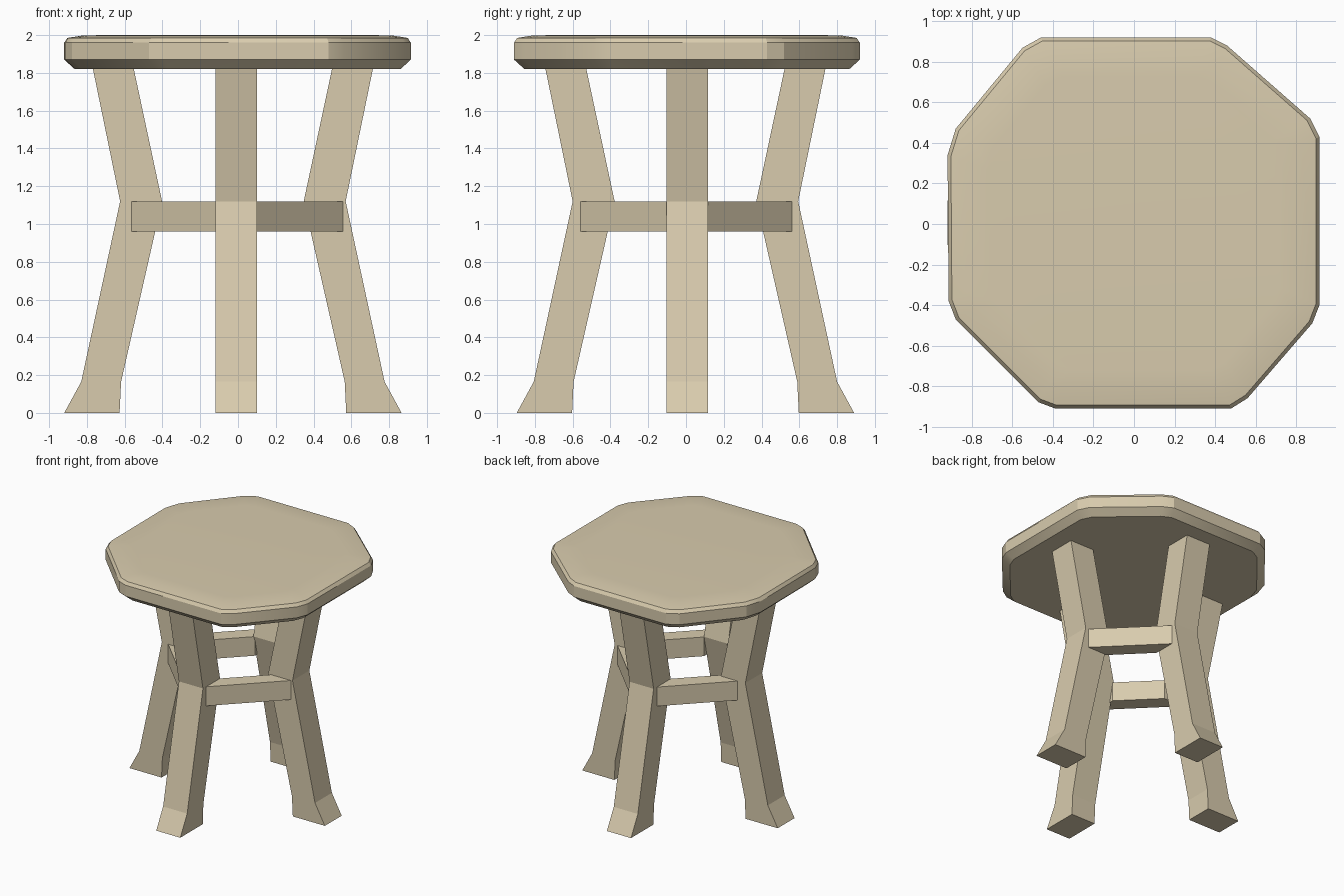
import bpy, bmesh, math

if "Cube" in bpy.data.objects:
    bpy.data.objects.remove(bpy.data.objects["Cube"])

wood = bpy.data.materials.new("pale wood")
wood.diffuse_color = (0.69, 0.60, 0.42, 1)
wood.use_nodes = True
wood.node_tree.nodes["Principled BSDF"].inputs["Base Color"].default_value = wood.diffuse_color


def loft(name, rings):
    """Closed solid through rings of equal point count."""
    bm = bmesh.new()
    vs = [[bm.verts.new(p) for p in r] for r in rings]
    n = len(vs[0])
    for a, b in zip(vs, vs[1:]):
        for i in range(n):
            j = (i + 1) % n
            bm.faces.new((a[i], a[j], b[j], b[i]))
    bm.faces.new(vs[0][::-1])
    bm.faces.new(vs[-1])
    bmesh.ops.recalc_face_normals(bm, faces=bm.faces)
    me = bpy.data.meshes.new(name)
    bm.to_mesh(me)
    bm.free()
    me.materials.append(wood)
    ob = bpy.data.objects.new(name, me)
    bpy.context.collection.objects.link(ob)
    return ob


# Seat: slightly uneven octagon with clipped corners and softened rims
outline = [(0.48, -0.91), (0.56, -0.86), (0.88, -0.49), (0.915, -0.40),
           (0.915, 0.43), (0.87, 0.52), (0.46, 0.88), (0.38, 0.92),
           (-0.46, 0.92), (-0.55, 0.87), (-0.88, 0.47), (-0.92, 0.34),
           (-0.915, -0.38), (-0.88, -0.47), (-0.47, -0.88), (-0.39, -0.91)]
layers = [(1.82, 0.94), (1.87, 1.0), (1.96, 1.0), (1.985, 0.982),
          (1.997, 0.90), (2.0, 0.79)]
seat = loft("seat", [[(x * s, y * s, z) for x, y in outline] for z, s in layers])
bpy.context.view_layer.objects.active = seat
seat.select_set(True)
bpy.ops.object.shade_smooth_by_angle(angle=math.radians(20))
seat.select_set(False)

# Legs: kinked square posts with flared feet (height, inner, outer radius)
profile = [(0, 0.60, 0.893), (0.165, 0.592, 0.803),
           (1.12, 0.375, 0.597), (1.85, 0.531, 0.747)]
w = 0.11
for k, side in enumerate(("right", "back", "left", "front")):
    c, s = round(math.cos(k * math.pi / 2)), round(math.sin(k * math.pi / 2))
    cx, cy = (-0.027, 0.007) if k % 2 == 0 else (-0.01, -0.003)
    loft(side + "_leg",
         [[(cx + r * c - t * s, cy + r * s + t * c, z)
           for r, t in ((i, -w), (o, -w), (o, w), (i, w))]
          for z, i, o in profile])

# Stretchers: diagonal bars mitred against neighbouring legs
bar = [(0.105, 0.56), (0.56, 0.105), (0.38, 0.105), (0.105, 0.38)]
for sx, h in ((1, "right"), (-1, "left")):
    for sy, d in ((-1, "front"), (1, "back")):
        loft(f"{d}_{h}_stretcher",
             [[(sx * x - 0.005, sy * y + 0.001, z) for x, y in bar]
              for z in (0.96, 1.118)])
